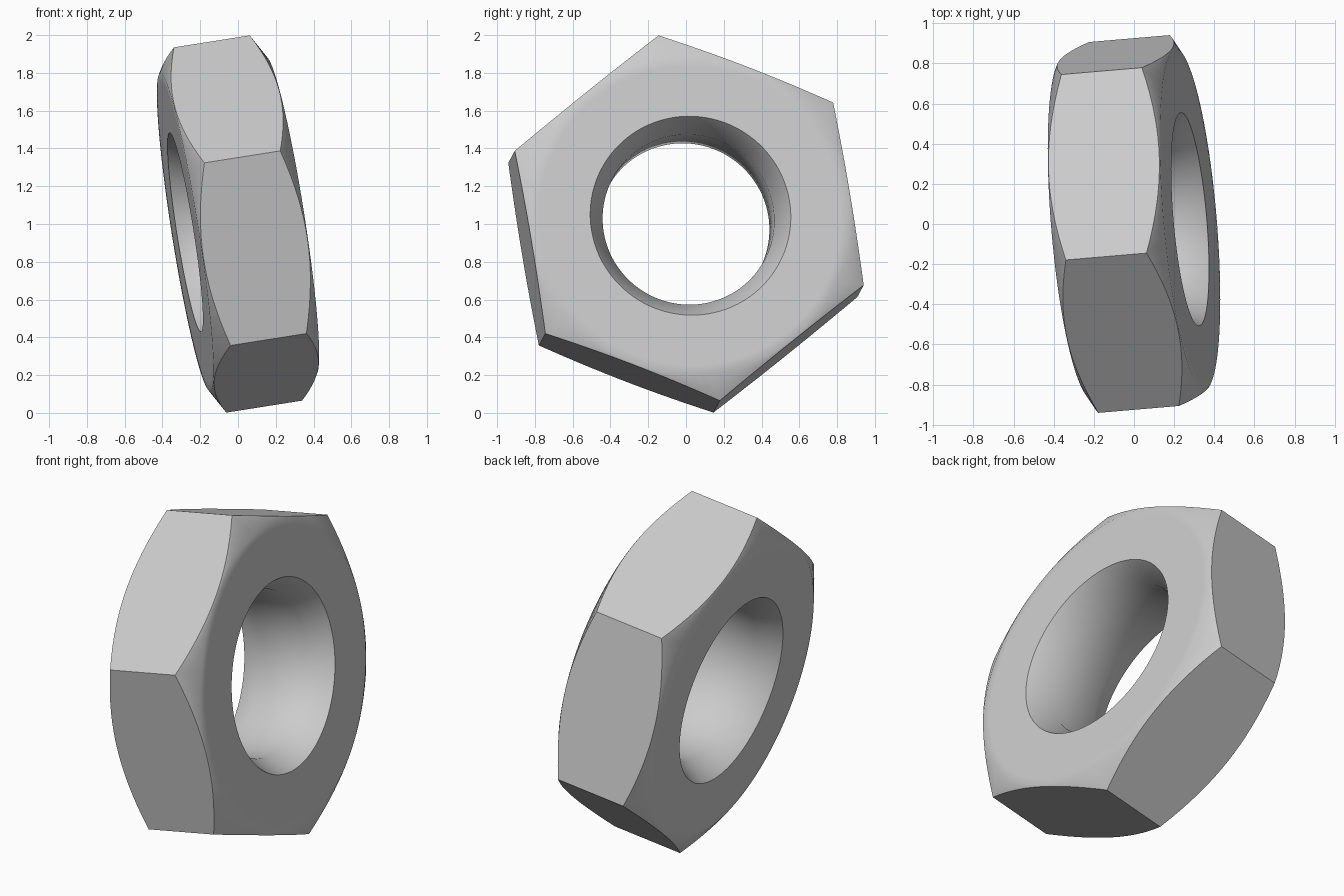
import bpy, bmesh
from math import cos, sin, tan, pi, radians
from mathutils import Vector, Matrix

cube = bpy.data.objects.get("Cube")
if cube:
    bpy.data.objects.remove(cube, do_unlink=True)

# Nut dimensions
CORNER = 0.99                      # hexagon corner radius
FLAT = CORNER * cos(pi / 6)        # hexagon flat radius
HALF = 0.284                       # half thickness
HOLE, MOUTH = 0.456, 0.533         # bore and countersink radii
RIM = FLAT * 0.993                 # where the outer chamfer starts
STEPS = 96

steel = bpy.data.materials.new("plain grey steel")
steel.use_nodes = True
grey = (0.6, 0.6, 0.6, 1)
steel.diffuse_color = grey
steel.node_tree.nodes["Principled BSDF"].inputs["Base Color"].default_value = grey


def section(angle):
    """Closed cross-section (radius, height) of the nut at one angle."""
    outer = FLAT / cos(angle % (pi / 3) - pi / 6)
    shoulder = HALF - (outer - RIM) * tan(radians(30))
    throat = HALF - (MOUTH - HOLE) * tan(radians(60))
    upper = [(HOLE, throat), (MOUTH, HALF), (RIM - 0.05, HALF),
             (RIM, HALF), (outer, shoulder)]
    return upper + [(r, -z) for r, z in reversed(upper)]


# Sweep the section around the axis
bm = bmesh.new()
loops = []
for i in range(STEPS):
    a = 2 * pi * i / STEPS
    loops.append([bm.verts.new((r * cos(a), r * sin(a), z)) for r, z in section(a)])
for i, loop in enumerate(loops):
    after = loops[(i + 1) % STEPS]
    for j in range(len(loop)):
        k = (j + 1) % len(loop)
        bm.faces.new((loop[j], loop[k], after[k], after[j]))
bmesh.ops.recalc_face_normals(bm, faces=bm.faces)

# Tilt: bore axis mostly along x, one corner pointing up
axis = Vector((0.984, 0.084, 0.155)).normalized()
corner = Vector((-0.139, -0.162, 0.967))
corner = (corner - axis * corner.dot(axis)).normalized()
turn = Matrix((corner, axis.cross(corner), axis)).transposed().to_4x4()
bm.transform(Matrix.Translation((0, 0, 1)) @ turn)

mesh = bpy.data.meshes.new("hex_nut")
bm.to_mesh(mesh)
bm.free()
mesh.materials.append(steel)
nut = bpy.data.objects.new("hex_nut", mesh)
bpy.context.collection.objects.link(nut)

# Smooth bore and chamfers, crisp hexagon edges
bpy.ops.object.select_all(action="DESELECT")
nut.select_set(True)
bpy.context.view_layer.objects.active = nut
bpy.ops.object.shade_smooth_by_angle(angle=radians(40))
